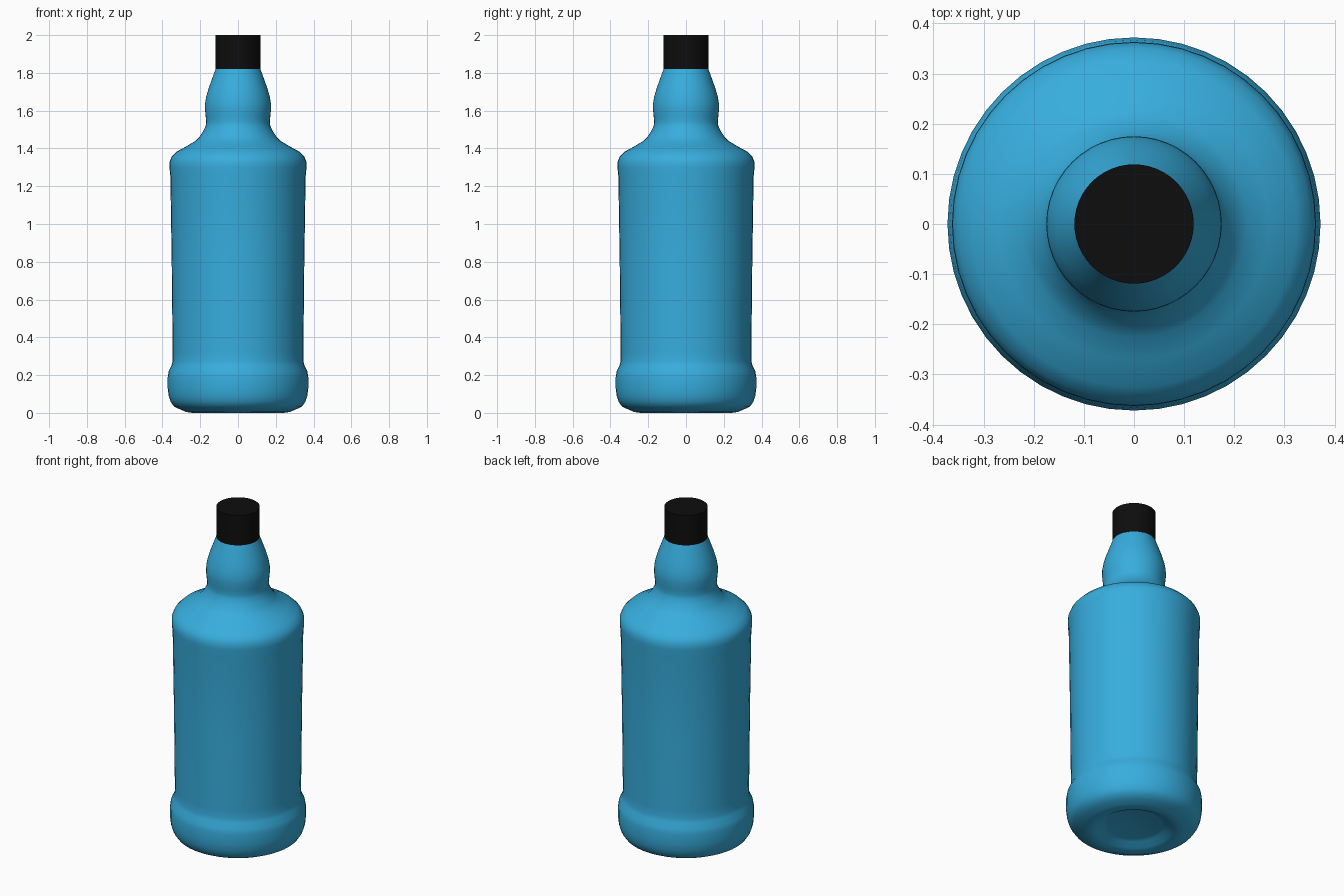
import bpy, bmesh, math

if "Cube" in bpy.data.objects:
    bpy.data.objects.remove(bpy.data.objects["Cube"])

SEGMENTS = 48


def material(name, colour):
    mat = bpy.data.materials.new(name)
    mat.diffuse_color = (*colour, 1)
    mat.use_nodes = True
    mat.node_tree.nodes["Principled BSDF"].inputs["Base Color"].default_value = mat.diffuse_color
    return mat


def lathe(name, profile, mat, angle):
    """Spin an (r, z) profile about z; r = 0 ends close to a point."""
    bm = bmesh.new()
    verts = [bm.verts.new((r, 0, z)) for r, z in profile]
    edges = [bm.edges.new(pair) for pair in zip(verts, verts[1:])]
    bmesh.ops.spin(bm, geom=verts + edges, cent=(0, 0, 0), axis=(0, 0, 1),
                   angle=math.tau, steps=SEGMENTS, use_duplicate=False)
    bmesh.ops.remove_doubles(bm, verts=bm.verts[:], dist=0.0005)
    bmesh.ops.recalc_face_normals(bm, faces=bm.faces[:])
    mesh = bpy.data.meshes.new(name)
    bm.to_mesh(mesh)
    bm.free()
    mesh.materials.append(mat)
    obj = bpy.data.objects.new(name, mesh)
    bpy.context.collection.objects.link(obj)
    bpy.ops.object.select_all(action='DESELECT')
    obj.select_set(True)
    bpy.context.view_layer.objects.active = obj
    bpy.ops.object.shade_smooth_by_angle(angle=math.radians(angle))
    return obj


blue = material("blue_glass", (0.038, 0.42, 0.73))
black = material("black_plastic", (0.004, 0.004, 0.004))

# Bottle: recessed base, heel band, tapered body, shoulder and bulbous neck
lathe("bottle", [
    (0, 0.035), (0.15, 0.035), (0.175, 0.028), (0.21, 0.008), (0.24, 0),
    (0.275, 0.005), (0.31, 0.02), (0.34, 0.035),
    (0.357, 0.06), (0.367, 0.09), (0.372, 0.13), (0.372, 0.19),
    (0.367, 0.22), (0.352, 0.25), (0.346, 0.275), (0.346, 0.32),
    (0.351, 0.80), (0.358, 1.25), (0.363, 1.30), (0.362, 1.33),
    (0.351, 1.357), (0.325, 1.383), (0.27, 1.413), (0.225, 1.44),
    (0.205, 1.46), (0.185, 1.49), (0.171, 1.52), (0.168, 1.54),
    (0.171, 1.57), (0.175, 1.61), (0.174, 1.64), (0.168, 1.675),
    (0.155, 1.72), (0.137, 1.77), (0.117, 1.825)], blue, 50)

# Cap
lathe("cap", [(0, 1.82), (0.119, 1.82), (0.119, 2.0), (0, 2.0)], black, 30)
